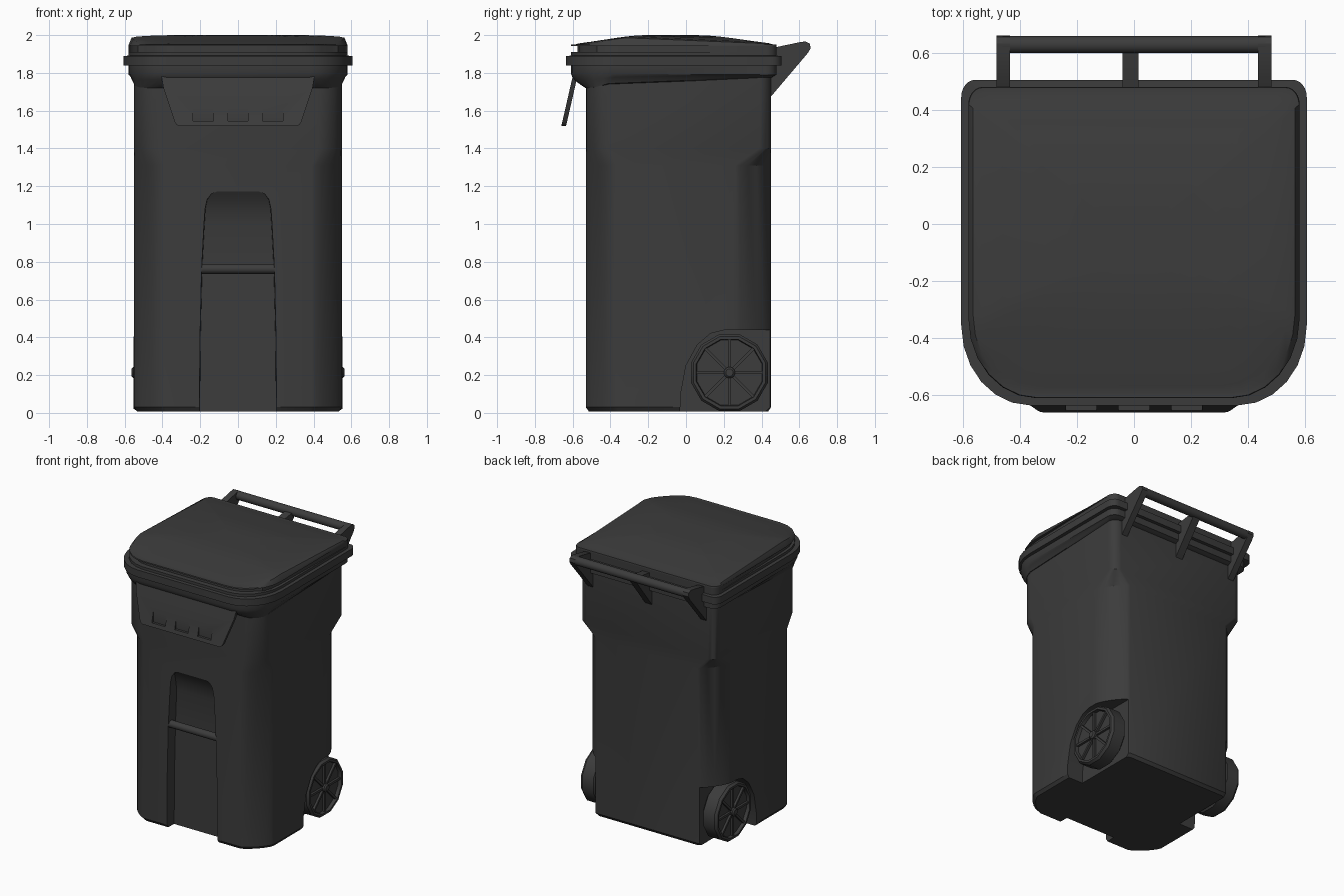
import bpy, bmesh
from math import sin, cos, pi, radians
from mathutils import Matrix, Vector

cube = bpy.data.objects.get("Cube")
if cube:
    bpy.data.objects.remove(cube)

plastic = bpy.data.materials.new("charcoal plastic")
plastic.use_nodes = True
COLOR = (0.045, 0.045, 0.045, 1)
plastic.diffuse_color = COLOR
bsdf = plastic.node_tree.nodes["Principled BSDF"]
bsdf.inputs["Base Color"].default_value = COLOR
bsdf.inputs["Roughness"].default_value = 0.6
parts = []


def loft(name, rings):
    """Skin a list of equal-length closed rings and cap both ends."""
    bm = bmesh.new()
    rows = [[bm.verts.new(p) for p in ring] for ring in rings]
    n = len(rows[0])
    for a, b in zip(rows, rows[1:]):
        for i in range(n):
            j = (i + 1) % n
            bm.faces.new((a[i], a[j], b[j], b[i]))
    bm.faces.new(rows[0][::-1])
    bm.faces.new(rows[-1])
    bmesh.ops.recalc_face_normals(bm, faces=bm.faces[:])
    mesh = bpy.data.meshes.new(name)
    bm.to_mesh(mesh)
    bm.free()
    mesh.materials.append(plastic)
    obj = bpy.data.objects.new(name, mesh)
    bpy.context.collection.objects.link(obj)
    parts.append(obj)
    return obj


def box(name, lo, hi):
    corners = [(lo[0], lo[1]), (hi[0], lo[1]), (hi[0], hi[1]), (lo[0], hi[1])]
    return loft(name, [[(x, y, z) for x, y in corners] for z in (lo[2], hi[2])])


def prism_x(name, profile, x0, x1):
    """Extrude a (y, z) profile along x."""
    return loft(name, [[(x, y, z) for y, z in profile] for x in (x0, x1)])


def lathe_x(name, profile, y, z, steps):
    """Turn a (radius, x) profile about an axis along x."""
    return loft(name, [[(x, y + r * cos(2 * pi * (i + 0.5) / steps),
                         z + r * sin(2 * pi * (i + 0.5) / steps))
                        for i in range(steps)] for r, x in profile])


def cut(obj, cutter):
    """Subtract the cutter from the object, then delete the cutter."""
    mod = obj.modifiers.new("cut", "BOOLEAN")
    mod.operation, mod.solver, mod.object = "DIFFERENCE", "EXACT", cutter
    bpy.context.view_layer.update()
    dg = bpy.context.evaluated_depsgraph_get()
    mesh = bpy.data.meshes.new_from_object(obj.evaluated_get(dg))
    obj.modifiers.clear()
    obj.data = mesh
    parts.remove(cutter)
    bpy.data.objects.remove(cutter)


def outline(hw, front, back, rf, rb, p=2.0, inset=0.0, n=6):
    """Rounded rectangle with separate front and back corners (x, y)."""
    hw, front, back = hw - inset, front + inset, back - inset
    pts = []
    for k, (sx, sy) in enumerate([(1, 1), (-1, 1), (-1, -1), (1, -1)]):
        rx, ry = rb if sy > 0 else rf
        cx, cy = sx * (hw - rx), (back - ry if sy > 0 else front + ry)
        steps = range(n + 1) if k % 2 == 0 else range(n, -1, -1)
        for i in steps:
            t = pi / 2 * i / n
            pts.append((cx + sx * rx * max(cos(t), 0) ** (2 / p),
                        cy + sy * ry * max(sin(t), 0) ** (2 / p)))
    return pts


def at(pts, z):
    """Lift an outline to a height, or to a height function of y."""
    return [(x, y, z(y) if callable(z) else z) for x, y in pts]


def ramp(v, v0, v1, a, b):
    t = min(max((v - v0) / (v1 - v0), 0), 1)
    t = t * t * (3 - 2 * t)
    return a + (b - a) * t


# Bin body: cut-in corners below, rounder corners above
def lower(inset=0.0):
    return outline(0.55, -0.53, 0.45, (0.16, 0.16), (0.14, 0.19), 1.35, inset)


def upper(inset=0.0):
    return outline(0.55, -0.53, 0.45, (0.13, 0.12), (0.06, 0.06), 2, inset)


body = loft("bin_body", [at(lower(0.015), 0.008), at(lower(), 0.03),
                         at(lower(), 1.31), at(upper(), 1.40), at(upper(), 1.85)])

# Front recess with a sloping top, and its grab bar
rows = [(-0.1, 0.212, 0.08), (0.4, 0.208, 0.08), (0.75, 0.2, 0.08), (1.0, 0.187, 0.075),
        (1.08, 0.182, 0.055), (1.13, 0.172, 0.03), (1.16, 0.15, 0.01), (1.172, 0.12, 0.002)]
cut(body, loft("recess_cutter", [
    [(-w, -0.7, z), (w, -0.7, z), (w - 0.01, d - 0.53, z), (0.01 - w, d - 0.53, z)]
    for z, w, d in rows]))
lathe_x("grab_bar", [(0.027, -0.205), (0.027, 0.205)], -0.5, 0.762, 12)

# Wheel wells and wheels
WY, WZ = 0.23, 0.213
well = [(-0.035, -0.1), (-0.028, 0.1), (0.0, 0.25), (0.06, 0.36), (0.13, 0.42),
        (0.2, 0.438), (0.6, 0.438), (0.6, -0.1)]
tire = [(0.02, 0.43), (0.19, 0.43), (0.21, 0.445), (0.21, 0.535), (0.198, 0.552),
        (0.182, 0.552), (0.178, 0.528), (0.02, 0.528)]
for s, side in ((1, "left"), (-1, "right")):
    cut(body, prism_x("well_cutter", well, s * 0.42, s * 0.7))
    lathe_x(side + "_wheel", [(r, s * x) for r, x in tire], WY, WZ, 12)
    lathe_x(side + "_hub", [(0.03, s * 0.40), (0.03, s * 0.555), (0.02, s * 0.564)], WY, WZ, 12)
    for k in range(8):
        spoke = box(side + "_spoke", (-0.01, -0.008, 0.02), (0.01, 0.008, 0.181))
        turn = Matrix.Rotation(k * pi / 4, 4, "X")
        spoke.data.transform(Matrix.Translation(Vector((s * 0.534, WY, WZ))) @ turn)


# Collar under the rim, deeper across the front
def collar(inset=0.0):
    return outline(0.58, -0.61, 0.48, (0.2, 0.22), (0.06, 0.06), 2, inset)


loft("collar", [
    at(upper(-0.002), lambda y: ramp(y, -0.53, -0.27, 1.72, 1.775)),
    at(collar(0.012), lambda y: ramp(y, -0.53, -0.27, 1.765, 1.785)),
    at(collar(), lambda y: ramp(y, -0.53, -0.27, 1.80, 1.79)),
    at(collar(), 1.845)])


# Lid: flange, wall with a front finger groove, and domed top
def lid_ring(inset, groove=0.0):
    ring = outline(0.605, -0.635, 0.505, (0.24, 0.28), (0.05, 0.06), 2, inset)
    out = []
    for x, y in ring:
        g = groove if y < -0.3 else 0
        out.append((x * (1 - g), y + (g if y < -0.5 else 0)))
    return out


def crown(y):
    return ramp(y, -0.66, -0.2, 1.952, 2.0) if y < 0 else ramp(y, 0.05, 0.55, 2.0, 1.952)


def dome(scale, drop):
    pts = [(x * scale, -0.06 + (y + 0.06) * scale) for x, y in lid_ring(0.03)]
    return at(pts, lambda y: crown(y) - drop)


loft("lid", [at(lid_ring(0.0), 1.838), at(lid_ring(0.0), 1.89),
             at(lid_ring(0.025), 1.891), at(lid_ring(0.025), 1.91),
             at(lid_ring(0.025, 0.035), 1.911), at(lid_ring(0.025, 0.035), 1.942),
             at(lid_ring(0.025), 1.943), at(lid_ring(0.027), 1.951),
             dome(0.98, 0.006), dome(0.93, 0.001)]
     + [dome(f, 0) for f in (0.8, 0.65, 0.5, 0.35, 0.2, 0.06)])

# Hanging front flap with three finger pockets
flap_rows = [(1.78, 0.405, -0.600), (1.72, 0.395, -0.614), (1.54, 0.335, -0.655),
             (1.525, 0.325, -0.659), (1.518, 0.31, -0.660)]
flap = loft("front_flap", [[(-w, y, z), (w, y, z), (w, y + 0.025, z), (-w, y + 0.025, z)]
                           for z, w, y in flap_rows])
for x in (-0.185, 0.0, 0.185):
    cut(flap, box("pocket_cutter", (x - 0.054, -0.75, 1.545), (x + 0.054, -0.636, 1.66)))

# Rear handle bar on three brackets
lathe_x("handle_bar", [(0.031, -0.46), (0.031, 0.46)], 0.628, 1.935, 12)
bracket = [(0.43, 1.66), (0.45, 1.675), (0.645, 1.905), (0.66, 1.93), (0.655, 1.955),
           (0.632, 1.966), (0.6, 1.962), (0.47, 1.935), (0.43, 1.9)]
for name, x, w in (("right_bracket", -0.458, 0.023), ("left_bracket", 0.458, 0.023)):
    prism_x(name, bracket, x - w, x + w)
middle = [(0.43, 1.66), (0.45, 1.675), (0.63, 1.905), (0.63, 1.94), (0.48, 1.92), (0.43, 1.9)]
prism_x("middle_bracket", middle, -0.04, 0.016)

# Smooth shading with crisp edges
bpy.ops.object.select_all(action="DESELECT")
for obj in parts:
    obj.select_set(True)
bpy.context.view_layer.objects.active = body
bpy.ops.object.shade_smooth_by_angle(angle=radians(32))
